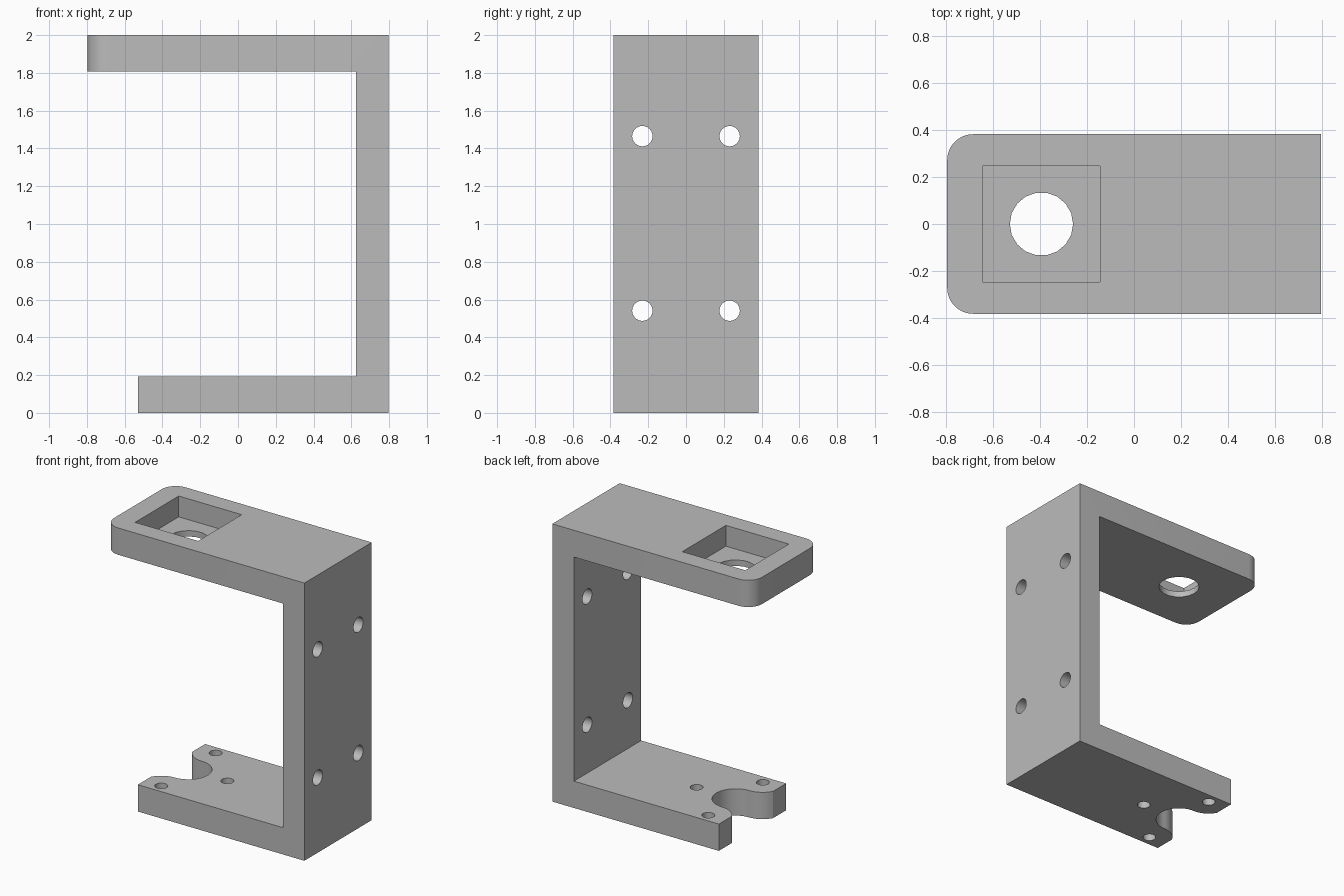
import bpy, bmesh, math
from mathutils import Vector

if "Cube" in bpy.data.objects:
    bpy.data.objects.remove(bpy.data.objects["Cube"], do_unlink=True)

HALF_X, HALF_Y = 0.797, 0.383      # overall half sizes
WALL_X, LOW_X = 0.625, -0.53       # inner wall face, lower arm end
ARM = 0.193                        # arm thickness
AXIS_X = -0.395                    # vertical axis of pocket, bore and notch
LOBE = 0.154                       # notch and lobe radius

grey = bpy.data.materials.new("plain grey")
grey.use_nodes = True
colour = (0.5, 0.5, 0.5, 1)
grey.diffuse_color = colour
grey.node_tree.nodes["Principled BSDF"].inputs["Base Color"].default_value = colour


def prism(name, points, direction):
    """Extrude a flat outline of 3D points along a direction."""
    bm = bmesh.new()
    face = bm.faces.new([bm.verts.new(p) for p in points])
    moved = bmesh.ops.extrude_face_region(bm, geom=[face])["geom"]
    bmesh.ops.translate(bm, vec=Vector(direction),
                        verts=[v for v in moved if isinstance(v, bmesh.types.BMVert)])
    bmesh.ops.recalc_face_normals(bm, faces=bm.faces)
    mesh = bpy.data.meshes.new(name)
    bm.to_mesh(mesh)
    bm.free()
    obj = bpy.data.objects.new(name, mesh)
    bpy.context.collection.objects.link(obj)
    mesh.materials.append(grey)
    return obj


def arc(cx, cy, r, start, end, steps):
    """Points along an arc, angles in degrees."""
    angles = [math.radians(start + (end - start) * i / steps) for i in range(steps + 1)]
    return [(cx + r * math.cos(a), cy + r * math.sin(a)) for a in angles]


def upright(name, outline, z0, z1):
    return prism(name, [(x, y, z0) for x, y in outline], (0, 0, z1 - z0))


def circle(cx, cy, r, sides):
    return arc(cx, cy, r, 0, 360, sides)[:-1]


# C-shaped bracket body
profile = [(HALF_X, 0), (HALF_X, 2), (-HALF_X, 2), (-HALF_X, 2 - ARM),
           (WALL_X, 2 - ARM), (WALL_X, ARM), (LOW_X, ARM), (LOW_X, 0)]
bracket = prism("bracket", [(x, -HALF_Y, z) for x, z in profile], (0, 2 * HALF_Y, 0))

# Rounded corners on the upper arm
bm = bmesh.new()
bm.from_mesh(bracket.data)
corners = [e for e in bm.edges if all(v.co.x < -0.7 for v in e.verts)
           and abs(e.verts[0].co.z - e.verts[1].co.z) > 0.1]
bmesh.ops.bevel(bm, geom=corners, offset=0.11, segments=8, profile=0.5, affect='EDGES')
bm.to_mesh(bracket.data)
bm.free()

cutters = []

# Square pocket and round bore in the upper arm
px, py = 0.251, 0.248
square = [(AXIS_X - px, -py), (AXIS_X + px, -py), (AXIS_X + px, py), (AXIS_X - px, py)]
cutters.append(upright("pocket_cutter", square, 1.85, 2.1))
cutters.append(upright("bore_cutter", circle(AXIS_X, 0, 0.135, 18), 1.7, 1.95))

# Notch with rounded lobes in the lower arm
lobe_y = 2 * LOBE
edge = math.degrees(math.acos((LOW_X - AXIS_X) / LOBE))
outline = (arc(AXIS_X, -lobe_y, LOBE, edge, 90, 8)
           + arc(AXIS_X, 0, LOBE, -90, 90, 24)[1:]
           + arc(AXIS_X, lobe_y, LOBE, -90, -edge, 8)[1:])
out_y = outline[-1][1]
outline += [(LOW_X - 0.1, out_y), (LOW_X - 0.1, -out_y)]
cutters.append(upright("notch_cutter", outline, -0.1, 0.3))

# Three screw holes around the notch
for x, y in ((AXIS_X, -0.31), (AXIS_X, 0.31), (AXIS_X + 0.31, 0)):
    cutters.append(upright("screw_hole_cutter", circle(x, y, 0.043, 20), -0.1, 0.3))

# Four mounting holes through the wall
for y in (-0.231, 0.231):
    for z in (0.541, 1.465):
        ring = [(0.5, a, b) for a, b in circle(y, z, 0.054, 24)]
        cutters.append(prism("mounting_hole_cutter", ring, (0.5, 0, 0)))

# Cut everything, then discard the cutters
bpy.ops.object.select_all(action='DESELECT')
bpy.context.view_layer.objects.active = bracket
bracket.select_set(True)
for cutter in cutters:
    cutter.hide_render = True
    cut = bracket.modifiers.new("cut", 'BOOLEAN')
    cut.operation, cut.solver, cut.object = 'DIFFERENCE', 'EXACT', cutter
    bpy.ops.object.modifier_apply(modifier=cut.name)
    bpy.data.objects.remove(cutter, do_unlink=True)

bpy.ops.object.shade_smooth_by_angle(angle=math.radians(25))
